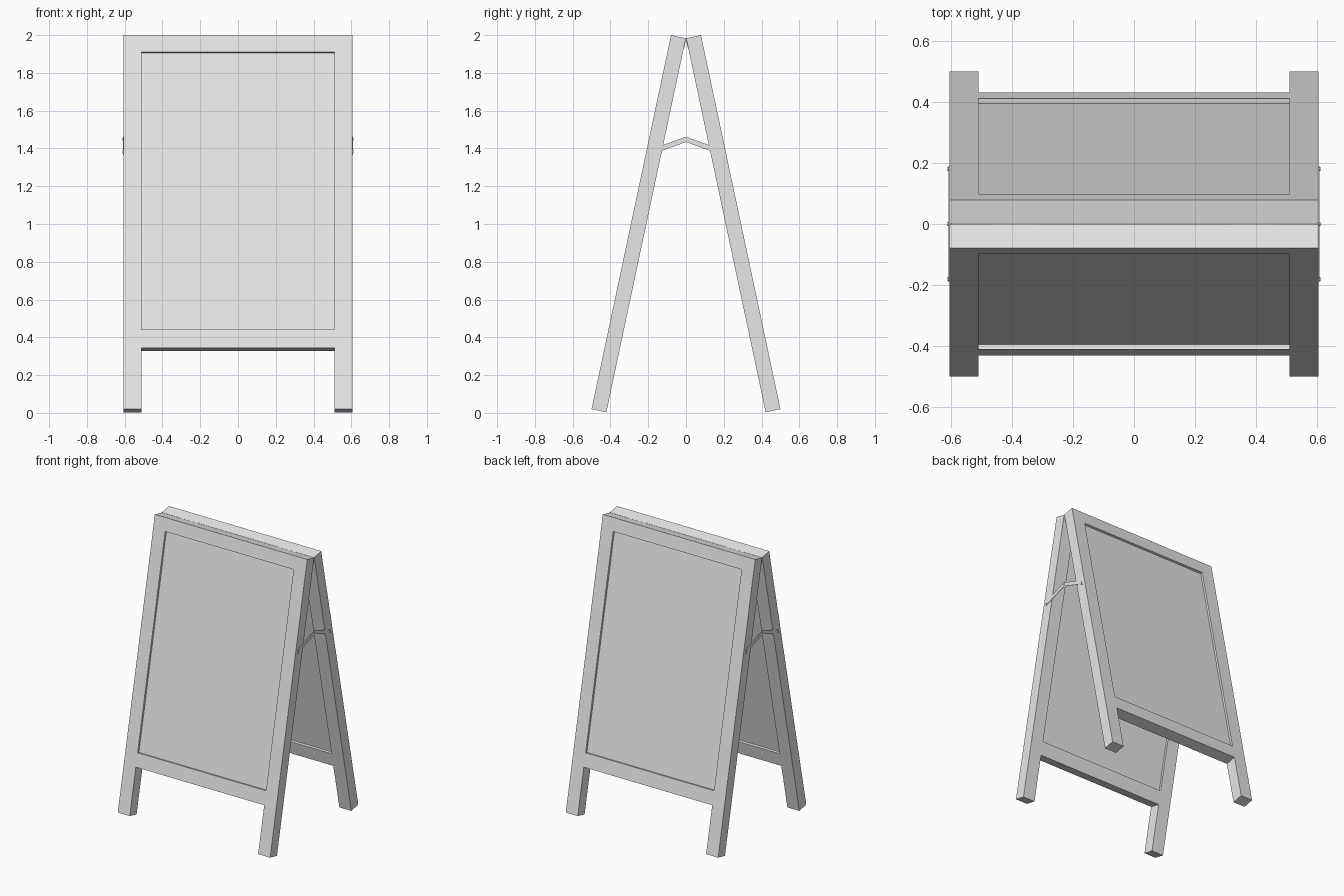
import bpy
from math import radians
from mathutils import Matrix, Vector

cube = bpy.data.objects.get("Cube")
if cube:
    bpy.data.objects.remove(cube, do_unlink=True)

mat = bpy.data.materials.new("light grey")
mat.use_nodes = True
GREY = (0.8, 0.8, 0.8, 1)
mat.diffuse_color = GREY
mat.node_tree.nodes["Principled BSDF"].inputs["Base Color"].default_value = GREY

TILT = radians(12)
HALF_W, INNER_W, LENGTH, THICK = 0.605, 0.51, 2.024, 0.08


def make(name, verts, faces, matrix=Matrix()):
    mesh = bpy.data.meshes.new(name)
    mesh.from_pydata([matrix @ Vector(v) for v in verts], [], faces)
    mesh.materials.append(mat)
    obj = bpy.data.objects.new(name, mesh)
    bpy.context.collection.objects.link(obj)
    # Consistent outward normals
    bpy.context.view_layer.objects.active = obj
    obj.select_set(True)
    bpy.ops.object.mode_set(mode='EDIT')
    bpy.ops.mesh.select_all(action='SELECT')
    bpy.ops.mesh.normals_make_consistent(inside=False)
    bpy.ops.object.mode_set(mode='OBJECT')
    obj.select_set(False)
    return obj


def prism(name, outline, x0, x1, matrix=Matrix()):
    """Extrude a (y, z) outline along x."""
    n = len(outline)
    verts = [(x, y, z) for x in (x0, x1) for y, z in outline]
    faces = [range(n), range(n, 2 * n)]
    faces += [(i, (i + 1) % n, n + (i + 1) % n, n + i) for i in range(n)]
    return make(name, verts, [tuple(f) for f in faces], matrix)


def cylinder(name, radius, depth, centre):
    bpy.ops.mesh.primitive_cylinder_add(vertices=12, radius=radius, depth=depth,
                                        location=centre, rotation=(0, radians(90), 0))
    obj = bpy.context.object
    obj.name = name
    obj.data.materials.append(mat)
    bpy.ops.object.shade_smooth_by_angle()
    obj.select_set(False)


def board(side, sy):
    # Local y runs from the outer face inward, local z up the slope
    place = (Matrix.Diagonal((1, sy, 1, 1)) @ Matrix.Translation((0, -0.5, 0.02))
             @ Matrix.Rotation(-TILT, 4, 'X'))

    # Frame face outline with two legs, and an opening for the panel
    outer = [(-HALF_W, 0), (-INNER_W, 0), (-INNER_W, 0.332), (INNER_W, 0.332),
             (INNER_W, 0), (HALF_W, 0), (HALF_W, LENGTH), (-HALF_W, LENGTH)]
    hole = [(-INNER_W, 0.43), (INNER_W, 0.43), (INNER_W, 1.932), (-INNER_W, 1.932)]
    loop = outer + hole
    n, m = len(loop), len(outer)
    verts = [(x, y, z) for y in (0, THICK) for x, z in loop]
    front = [(0, 1, 2, 8, 11, 7), (2, 3, 9, 8), (3, 4, 5, 6, 10, 9), (6, 7, 11, 10)]
    faces = front + [tuple(n + i for i in f) for f in front]
    for start, count in ((0, m), (m, len(hole))):
        for i in range(count):
            a, b = start + i, start + (i + 1) % count
            faces.append((a, b, n + b, n + a))
    make(side + "_frame", verts, faces, place)

    # Panel recessed on both faces
    lip = 0.016
    prism(side + "_panel", [(lip, 0.43), (THICK - lip, 0.43),
                            (THICK - lip, 1.932), (lip, 1.932)], -INNER_W, INNER_W, place)

    # Hinge leaves on the inner face near the top
    for label, s in (("left", 1), ("right", -1)):
        prism(f"{side}_{label}_hinge_leaf",
              [(THICK, 1.97), (THICK + 0.002, 1.97), (THICK + 0.002, 2.02), (THICK, 2.02)],
              s * 0.31, s * 0.47, place)


board("front", -1 * -1)
board("back", -1)

# Hinge pins, folding side braces and their rivets
brace = [(-0.19, 1.365), (0, 1.434), (0.19, 1.365), (0.19, 1.393), (0, 1.462), (-0.19, 1.393)]
for label, s in (("left", 1), ("right", -1)):
    cylinder(label + "_hinge_pin", 0.004, 0.16, (s * 0.39, 0, 1.979))
    prism(label + "_brace", brace, s * HALF_W, s * (HALF_W + 0.003))
    for end, y in (("front", -0.18), ("back", 0.18)):
        cylinder(f"{label}_{end}_rivet", 0.006, 0.01, (s * (HALF_W + 0.001), y, 1.382))
    cylinder(label + "_middle_rivet", 0.006, 0.01, (s * (HALF_W + 0.001), 0, 1.448))
